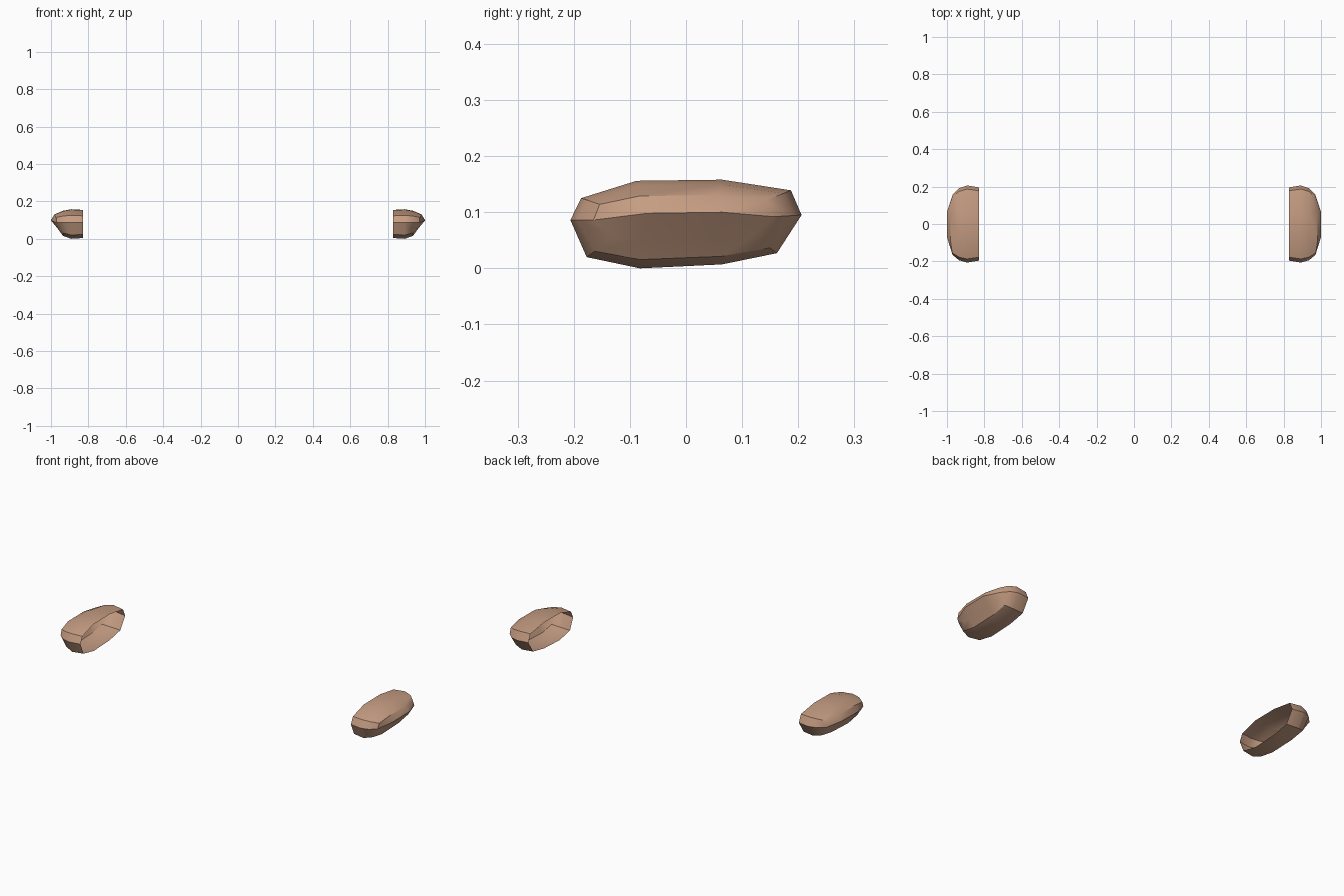
import bpy, bmesh

if "Cube" in bpy.data.objects:
    bpy.data.objects.remove(bpy.data.objects["Cube"])

tan = bpy.data.materials.new("tan brown")
tan.diffuse_color = (0.56, 0.335, 0.225, 1)
tan.use_nodes = True
tan.node_tree.nodes["Principled BSDF"].inputs["Base Color"].default_value = tan.diffuse_color

# Outline at the widest station, as (y, z)
wide = [(-.187, .125), (-.088, .156), (.064, .158), (.187, .139), (.206, .095),
        (.162, .027), (.064, .007), (-.082, 0), (-.177, .02), (-.206, .086)]
# Outline close to the outer face, as (x, y, z)
face = [(.972, -.154, .114), (.982, -.082, .129), (.982, .055, .130), (.972, .143, .121),
        (.970, .156, .092), (.958, .121, .059), (.962, .062, .055), (.962, -.08, .052),
        (.958, -.129, .055), (.970, -.165, .086)]


def mix(a, b, t):
    return tuple(p + (q - p) * t for p, q in zip(a, b))


# Stations from the open inner rim to the outer face
middle = [(.892, y, z) for y, z in wide]
rim = [(.828, y * .95, .08 + (z - .08) * .95) for y, z in wide]
shoulder = [(.936,) + mix(m, f, .3)[1:] for m, f in zip(middle, face)]
rings = [rim, middle, shoulder, face]


def build_shell(name, side):
    bm = bmesh.new()
    loops = [[bm.verts.new((side * x, y, z)) for x, y, z in r] for r in rings]
    # Crest: a short ridge line closing the outer face
    front = bm.verts.new((side * 1.0, -.07, .098))
    back = bm.verts.new((side * 1.0, .065, .1))
    loops.append([back if 2 <= i <= 6 else front for i in range(10)])
    for a, b in zip(loops, loops[1:]):
        for i in range(10):
            j = (i + 1) % 10
            corners = list(dict.fromkeys([a[i], a[j], b[j], b[i]]))
            bm.faces.new(corners if side < 0 else corners[::-1])
    # Make the normals point out of the cup
    bm.normal_update()
    outer = max(bm.faces, key=lambda f: side * f.calc_center_median().x)
    if outer.normal.x * side < 0:
        bmesh.ops.reverse_faces(bm, faces=bm.faces[:])
    mesh = bpy.data.meshes.new(name)
    bm.to_mesh(mesh)
    bm.free()
    mesh.materials.append(tan)
    obj = bpy.data.objects.new(name, mesh)
    bpy.context.collection.objects.link(obj)
    bpy.ops.object.select_all(action='DESELECT')
    obj.select_set(True)
    bpy.context.view_layer.objects.active = obj
    bpy.ops.object.shade_smooth_by_angle(angle=0.6)


# Two mirrored hollow caps, open towards the middle
build_shell("right_cap", 1)
build_shell("left_cap", -1)
